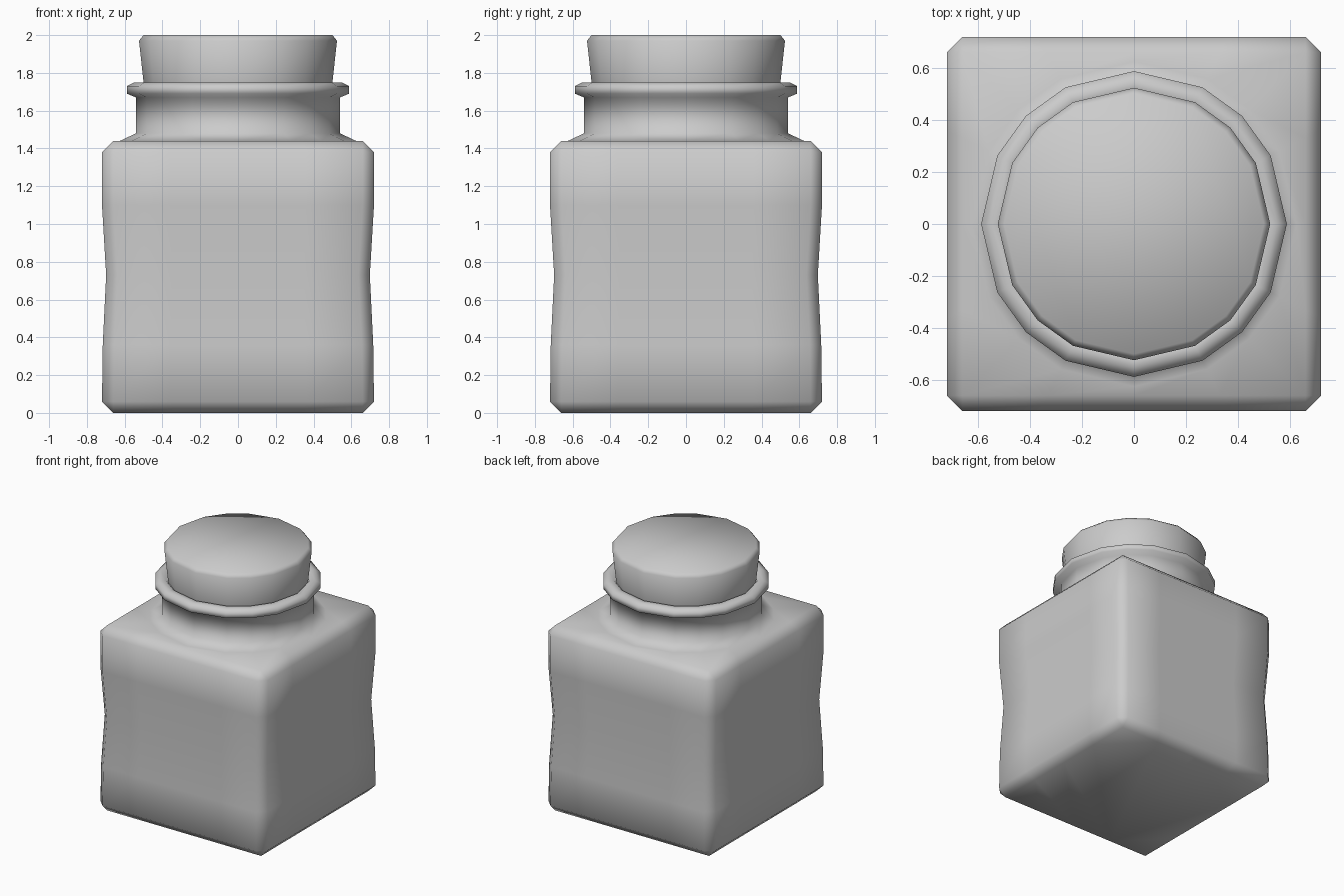
import bpy, bmesh
from math import cos, sin, radians

if "Cube" in bpy.data.objects:
    bpy.data.objects.remove(bpy.data.objects["Cube"])


def quarter_turns(pts):
    # repeat the points of one quarter around the z axis
    out = []
    for _ in range(4):
        out += pts
        pts = [(-y, x) for x, y in pts]
    return out


def square(h, z, c):
    # square ring with half width h, corner cut starting at c
    return [(x, y, z) for x, y in quarter_turns([(h, 0), (h, h / 2), (h, c), (c, h), (h / 2, h)])]


def circle(r, z):
    # 16 sided ring; the diagonal point is doubled to match the square rings
    q = [(r * cos(radians(a)), r * sin(radians(a))) for a in (0, 26.6, 45, 45, 63.4)]
    return [(x, y, z) for x, y in quarter_turns(q)]


def loft(name, rings):
    bm = bmesh.new()
    loops = [[bm.verts.new(p) for p in ring] for ring in rings]
    n = len(loops[0])
    for a, b in zip(loops, loops[1:]):
        for i in range(n):
            j = (i + 1) % n
            bm.faces.new((a[i], a[j], b[j], b[i]))
    bm.faces.new(loops[0][::-1])
    bm.faces.new(loops[-1])
    bmesh.ops.remove_doubles(bm, verts=bm.verts[:], dist=0.0005)
    bmesh.ops.recalc_face_normals(bm, faces=bm.faces[:])
    for f in bm.faces:
        f.smooth = True
    mesh = bpy.data.meshes.new(name)
    bm.to_mesh(mesh)
    bm.free()
    ob = bpy.data.objects.new(name, mesh)
    bpy.context.collection.objects.link(ob)
    return ob


# square body with a slight waist, running into the round neck and rolled lip
body = [(0.66, 0.0, 0.66), (0.72, 0.06, 0.66), (0.716, 0.36, 0.656), (0.698, 0.73, 0.638),
        (0.72, 1.10, 0.66), (0.72, 1.38, 0.66), (0.66, 1.44, 0.66)]
neck = [(0.625, 1.44), (0.54, 1.48), (0.54, 1.67), (0.588, 1.69), (0.588, 1.73),
        (0.55, 1.75), (0.515, 1.75), (0.485, 1.72)]
loft("jar", [square(*p) for p in body] + [circle(*p) for p in neck])

# tapered stopper
stopper = [(0.487, 1.66), (0.50, 1.75), (0.524, 1.97), (0.50, 2.0)]
loft("stopper", [circle(*p) for p in stopper])
